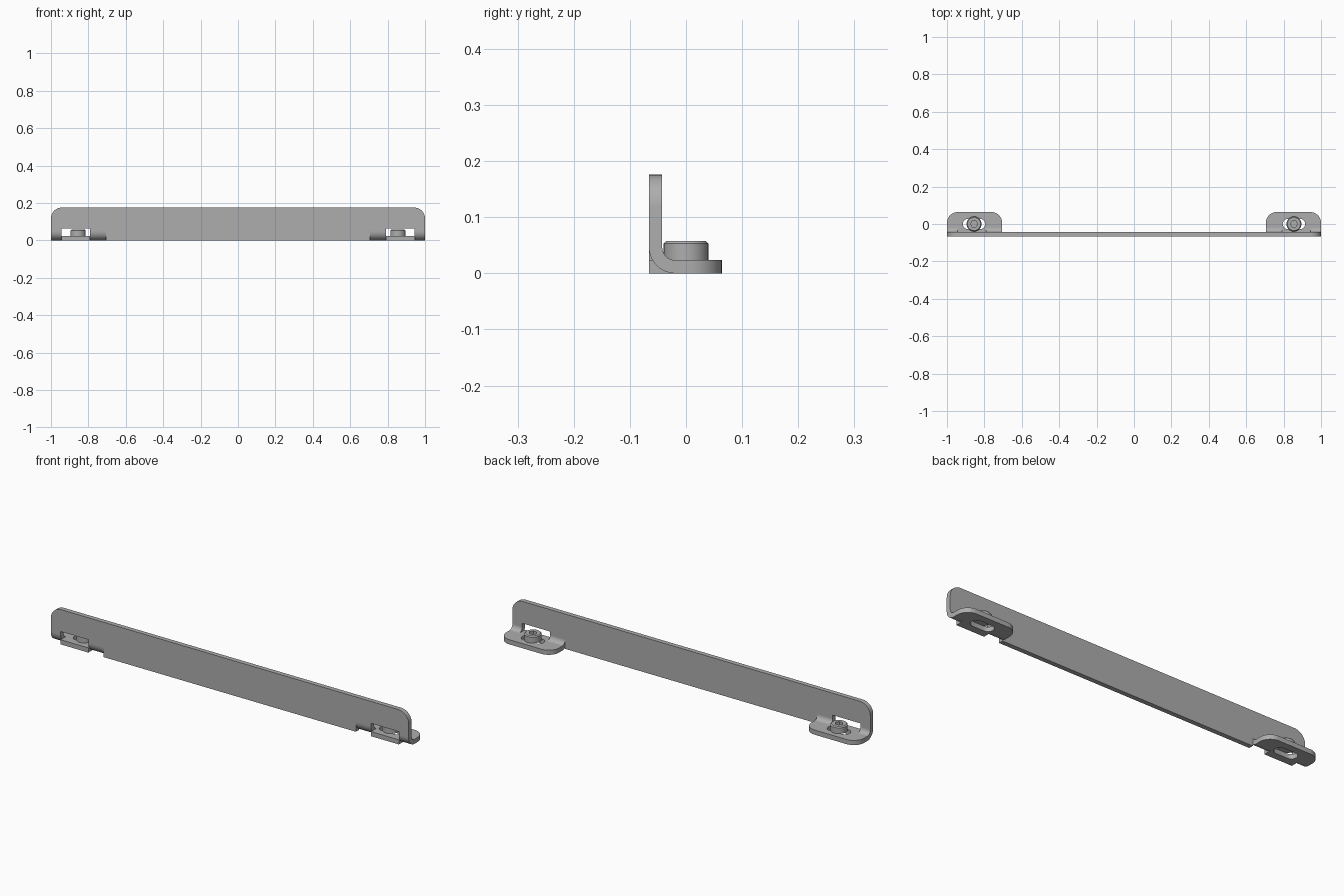
import bpy, bmesh
from math import sin, cos, pi, radians
from mathutils import Vector

if "Cube" in bpy.data.objects:
    bpy.data.objects.remove(bpy.data.objects["Cube"])

# Main dimensions
THICK = 0.0235
TOP = 0.176
FRONT, BACK = -0.066, 0.064
BEND = 0.047                        # outer bend radius
BEND_Y = FRONT + BEND               # where the foot becomes flat
FOOT_IN, WIN_IN, WIN_OUT = 0.705, 0.79, 0.945
WIN_TOP = 0.065
CORNER = 0.058
SCREW_X = 0.855


def material(name, value):
    mat = bpy.data.materials.new(name)
    mat.use_nodes = True
    colour = (value, value, value, 1)
    mat.diffuse_color = colour
    mat.node_tree.nodes["Principled BSDF"].inputs["Base Color"].default_value = colour
    return mat


def arc(cx, cy, r, start, end, steps=10):
    angles = [radians(start + (end - start) * i / steps) for i in range(steps + 1)]
    return [(cx + r * cos(a), cy + r * sin(a)) for a in angles]


def ring(cx, cy, r, sides):
    return arc(cx, cy, r, 0, 360, sides)[:-1]


def prism(bm, loops, place, low, high):
    """Extrude an outline (first loop) with holes (other loops) from low to high."""
    cap_edges = ([], [])
    for loop in loops:
        rows = [[bm.verts.new(place(u, v, h)) for u, v in loop] for h in (low, high)]
        for i in range(len(loop)):
            j = (i + 1) % len(loop)
            bm.faces.new((rows[0][i], rows[0][j], rows[1][j], rows[1][i]))
            for row, edges in zip(rows, cap_edges):
                edges.append(bm.edges.get((row[i], row[j])))
    normal = Vector(place(0, 0, 1)) - Vector(place(0, 0, 0))
    for edges in cap_edges:
        bmesh.ops.triangle_fill(bm, edges=edges, use_beauty=True, normal=normal)


def along_x(u, v, h):
    return (h, u, v)


def along_y(u, v, h):
    return (u, h, v)


def along_z(u, v, h):
    return (u, v, h)


def finish(bm, name, mat):
    bmesh.ops.recalc_face_normals(bm, faces=bm.faces)
    mesh = bpy.data.meshes.new(name)
    bm.to_mesh(mesh)
    bm.free()
    mesh.materials.append(mat)
    obj = bpy.data.objects.new(name, mesh)
    bpy.context.collection.objects.link(obj)
    bpy.context.view_layer.objects.active = obj
    obj.select_set(True)
    bpy.ops.object.shade_smooth_by_angle(angle=radians(30))
    obj.select_set(False)
    mirror = obj.modifiers.new("Mirror", "MIRROR")
    mirror.use_clip = True
    return obj


grey = material("brushed grey metal", 0.42)

# Upright plate, half of it, with the window notch above the foot
bm = bmesh.new()
plate = [(0, 0), (FOOT_IN, 0), (FOOT_IN, BEND), (WIN_IN, BEND), (WIN_IN, WIN_TOP),
         (WIN_OUT, WIN_TOP), (WIN_OUT, BEND), (1, BEND)]
plate += arc(1 - CORNER, TOP - CORNER, CORNER, 0, 90) + [(0, TOP)]
prism(bm, [plate], along_y, FRONT, FRONT + THICK)

# Two bent strips that join plate and foot
bend = arc(BEND_Y, BEND, BEND, 180, 270) + arc(BEND_Y, BEND, BEND - THICK, 270, 180)
for x0, x1 in ((FOOT_IN, WIN_IN), (WIN_OUT, 1)):
    prism(bm, [bend], along_x, x0, x1)

# Flat foot with straight front finger, rounded back corners and a long slot
foot = [(FOOT_IN, BEND_Y), (WIN_IN, BEND_Y), (WIN_IN, FRONT), (WIN_OUT, FRONT),
        (WIN_OUT, BEND_Y), (1, BEND_Y)]
foot += arc(1 - CORNER, BACK - CORNER, CORNER, 0, 90)
foot += arc(FOOT_IN + CORNER, BACK - CORNER, CORNER, 90, 180)
slot = arc(SCREW_X + 0.032, 0, 0.028, -90, 90) + arc(SCREW_X - 0.032, 0, 0.028, 90, 270)
prism(bm, [foot, slot], along_z, 0, THICK)

# Weld the pieces and drop the walls left inside
bmesh.ops.remove_doubles(bm, verts=bm.verts, dist=1e-5)
inner = [f for f in bm.faces if all(abs(v.co.x) < 1e-5 for v in f.verts)]
seen = {}
for f in bm.faces:
    seen.setdefault(frozenset(f.verts), []).append(f)
inner += [f for same in seen.values() if len(same) > 1 for f in same]
bmesh.ops.delete(bm, geom=inner, context="FACES")
finish(bm, "bent_bracket", grey)

# Socket screw: bevelled round head with a six-sided recess
bm = bmesh.new()
head_top = 0.058
socket = ring(SCREW_X, 0, 0.019, 6)
prism(bm, [ring(SCREW_X, 0, 0.04, 32), socket], along_z, THICK, head_top)
rim = [e for e in bm.edges
       if all(v.co.z > head_top - 1e-4 and (v.co.xy - Vector((SCREW_X, 0))).length > 0.035
              for v in e.verts) and abs(e.calc_face_angle(0)) > 1]
bmesh.ops.bevel(bm, geom=rim, offset=0.005, segments=1, affect="EDGES")
prism(bm, [socket], along_z, THICK, 0.036)
finish(bm, "socket_screws", grey)
